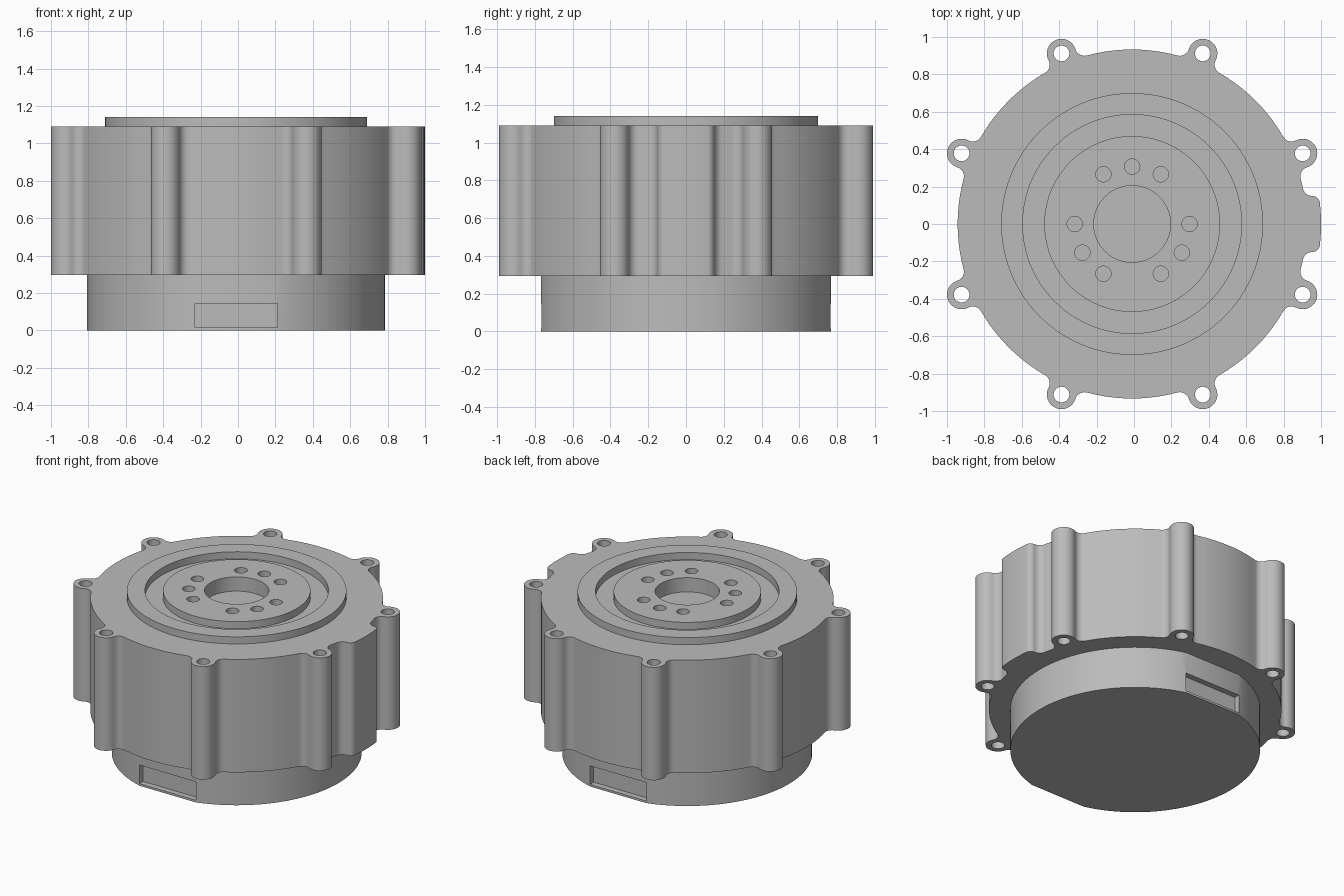
import bpy, bmesh
from math import sin, cos, pi, atan2, asin, acos, hypot, radians

CX = -0.01                      # turning axis of all round parts
BASE_R, FLAT_Y = 0.797, 0.767
BODY_R, BODY_Z, BODY_TOP, TOP = 0.933, 0.295, 1.09, 1.14
LUG_D, LUG_R, FILLET = 0.987, 0.078, 0.05

if "Cube" in bpy.data.objects:
    bpy.data.objects.remove(bpy.data.objects["Cube"])

grey = bpy.data.materials.new("light grey metal")
grey.use_nodes = True
grey.diffuse_color = (0.5, 0.5, 0.5, 1)
grey.node_tree.nodes["Principled BSDF"].inputs["Base Color"].default_value = (0.5, 0.5, 0.5, 1)


def arc(x, y, r, a0, a1, n):
    return [(x + r * cos(a0 + (a1 - a0) * i / n), y + r * sin(a0 + (a1 - a0) * i / n))
            for i in range(n + 1)]


def circle(r, x=0, y=0, n=96):
    return arc(x, y, r, 0, 2 * pi, n)[:-1]


def add_prism(bm, points, z0, z1):
    low = [bm.verts.new((x + CX, y, z0)) for x, y in points]
    high = [bm.verts.new((x + CX, y, z1)) for x, y in points]
    bm.faces.new(low[::-1])
    bm.faces.new(high)
    for i in range(len(points)):
        j = (i + 1) % len(points)
        bm.faces.new((low[i], low[j], high[j], high[i]))


def prisms(name, items):
    """One object made of extruded outlines: (points, bottom, top)."""
    bm = bmesh.new()
    for item in items:
        add_prism(bm, *item)
    mesh = bpy.data.meshes.new(name)
    bm.to_mesh(mesh)
    bm.free()
    mesh.materials.append(grey)
    obj = bpy.data.objects.new(name, mesh)
    bpy.context.collection.objects.link(obj)
    return obj


def select(obj):
    bpy.ops.object.select_all(action='DESELECT')
    obj.select_set(True)
    bpy.context.view_layer.objects.active = obj


def cut(obj, items):
    cutter = prisms("cutter", items)
    cutter.hide_render = True
    mod = obj.modifiers.new("cut", 'BOOLEAN')
    mod.operation, mod.solver, mod.object = 'DIFFERENCE', 'EXACT', cutter
    select(obj)
    bpy.ops.object.modifier_apply(modifier=mod.name)
    bpy.data.objects.remove(cutter)


def finish(obj):
    select(obj)
    bpy.ops.object.shade_smooth_by_angle(angle=radians(30))


def lug_half():
    """Lower half of a screw lug: concave fillet, then the round tip."""
    d = BODY_R + FILLET
    phi = acos((d * d + LUG_D ** 2 - (LUG_R + FILLET) ** 2) / (2 * d * LUG_D))
    fx, fy = d * cos(phi), -d * sin(phi)
    b = atan2(-fy, LUG_D - fx)
    return (arc(fx, fy, FILLET, pi - phi, b, 8)
            + arc(LUG_D, 0, LUG_R, b - pi, 0, 14)[1:])


def pad_half(w=0.15, r_out=1.01, corner=0.04):
    """Lower half of the side pad: concave fillet, rounded corner, outer face."""
    d, e = BODY_R + FILLET, r_out - corner
    a, c = asin((w + FILLET) / d), asin((w - corner) / e)
    return (arc(d * cos(a), -d * sin(a), FILLET, pi - a, pi / 2, 8)
            + arc(e * cos(c), -e * sin(c), corner, -pi / 2, -c, 8)
            + arc(0, 0, r_out, -c, 0, 4)[1:])


# Housing outline: a side pad and eight lugs joined by body arcs
lug_angles = [radians(22.5 + 45 * k) for k in range(8)]
features = [(0, pad_half())] + [(t, lug_half()) for t in lug_angles]
outline = []
for i, (t, half) in enumerate(features):
    full = half + [(x, -y) for x, y in half[-2::-1]]
    outline += [(x * cos(t) - y * sin(t), x * sin(t) + y * cos(t)) for x, y in full]
    nxt, nhalf = features[(i + 1) % len(features)]
    if nxt <= t:
        nxt += 2 * pi
    start = t - atan2(half[0][1], half[0][0])
    end = nxt + atan2(nhalf[0][1], nhalf[0][0])
    outline += arc(0, 0, BODY_R, start, end, 10)[1:-1]

# Housing with screw holes and the centre pocket
housing = prisms("housing", [(outline, BODY_Z, BODY_TOP)])
cut(housing, [(circle(0.042, LUG_D * cos(t), LUG_D * sin(t), 32), 0.2, 1.2)
              for t in lug_angles] + [(circle(0.205), 1.04, 1.2)])
finish(housing)

# Base with a flat and a shallow slot on the front and back
edge = asin(FLAT_Y / BASE_R)
base_outline = (arc(0, 0, BASE_R, -edge, edge, 48)
                + arc(0, 0, BASE_R, pi - edge, pi + edge, 48))
base = prisms("base", [(base_outline, 0, BODY_Z)])
slots = []
for s in (-1, 1):
    y0, y1 = sorted((s * (FLAT_Y - 0.04), s * (FLAT_Y + 0.1)))
    slots.append(([(-0.22, y0), (0.22, y0), (0.22, y1), (-0.22, y1)], 0.015, 0.145))
cut(base, slots)
finish(base)

# Raised outer ring
ring = prisms("top_ring", [(circle(0.70), BODY_TOP, TOP)])
cut(ring, [(circle(0.585), 1.0, 1.2)])
finish(ring)

# Output hub with its bore and bolt circle
hub = prisms("output_hub", [(circle(0.47), BODY_TOP, TOP)])
bolts = [radians(a) for a in (0, 60, 90, 120, 180, 210, 240, 300, 330)]
cut(hub, [(circle(0.205), 1.0, 1.2)]
    + [(circle(0.041, 0.307 * cos(a), 0.307 * sin(a), 32), 1.0, 1.2) for a in bolts])
finish(hub)
